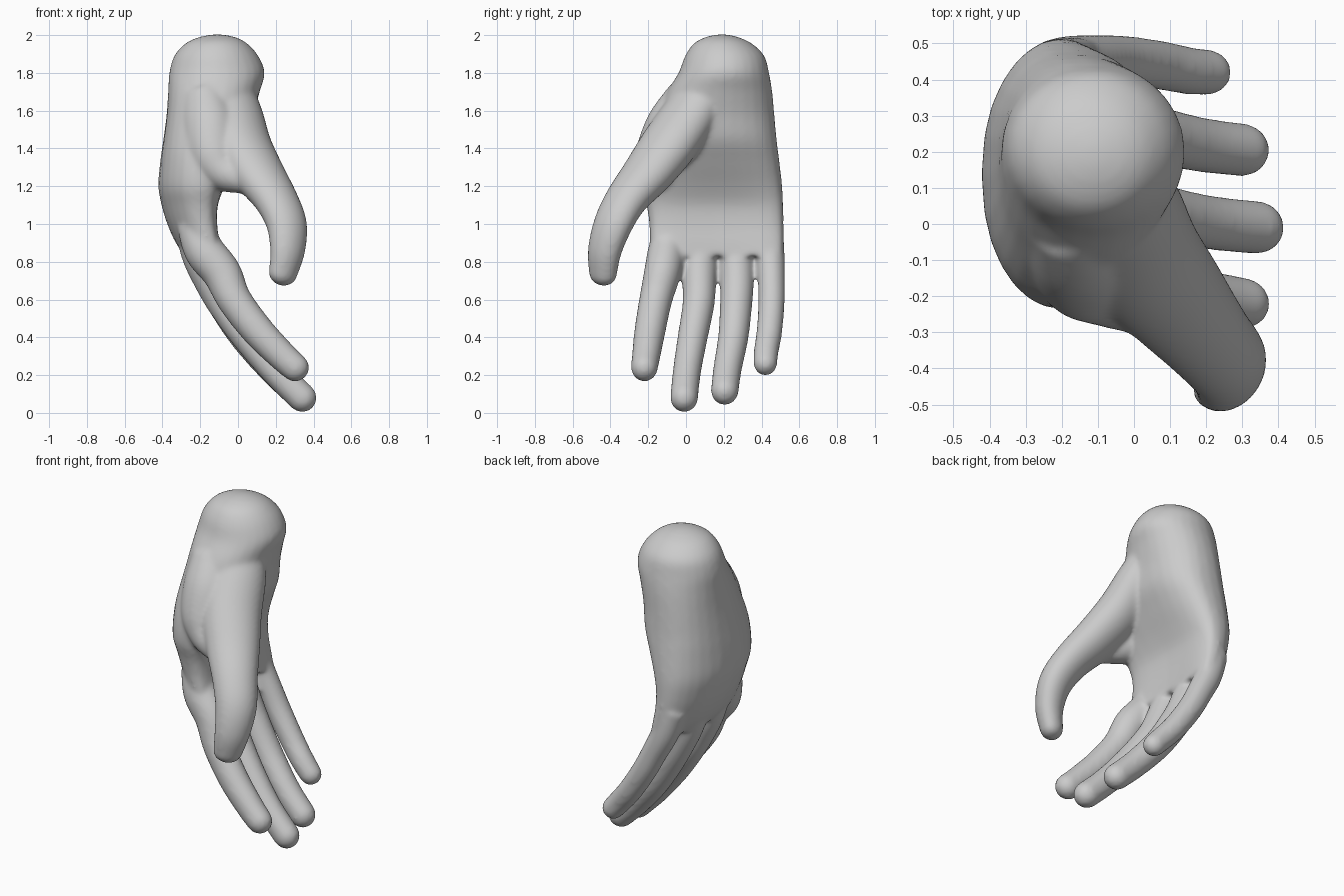
import bpy, bmesh, math
from mathutils import Vector

if "Cube" in bpy.data.objects:
    bpy.data.objects.remove(bpy.data.objects["Cube"])

N = 28


def smooth_path(pts, steps=5):
    """Catmull-Rom interpolation of tuples of any length."""
    p = [Vector(q) for q in [pts[0]] + pts + [pts[-1]]]
    out = []
    for i in range(1, len(p) - 2):
        a, b, c, d = p[i - 1:i + 3]
        for k in range(steps):
            t = k / steps
            out.append(0.5 * (2 * b + (c - a) * t + (2 * a - 5 * b + 4 * c - d) * t * t
                              + (3 * b - a - 3 * c + d) * t ** 3))
    return out + [p[-1]]


def loft(bm, rings):
    """Skin a list of vertex rings and close both ends."""
    vs = [[bm.verts.new(co) for co in ring] for ring in rings]
    for a, b in zip(vs, vs[1:]):
        for i in range(N):
            j = (i + 1) % N
            bm.faces.new((a[i], a[j], b[j], b[i]))
    bm.faces.new(vs[0][::-1])
    bm.faces.new(vs[-1])


def digit(bm, pts, wide=1.0, side=(0, 1, 0)):
    """Round-tipped finger along (x, y, z, radius) points; wide scales it along side."""
    path = smooth_path(pts)
    end, prev = path[-1], path[-2]
    d = (end.xyz - prev.xyz).normalized()
    for k in range(1, 7):
        a = k / 6.3 * math.pi / 2
        c = end.xyz + d * end[3] * math.sin(a)
        path.append(Vector((*c, end[3] * math.cos(a))))
    side = Vector(side).normalized()
    rings = []
    for i, p in enumerate(path):
        t = (path[min(i + 1, len(path) - 1)].xyz - path[max(i - 1, 0)].xyz).normalized()
        u = (side - t * t.dot(side)).normalized()
        v = t.cross(u)
        rings.append([p.xyz + p[3] * (u * wide * math.cos(2 * math.pi * k / N)
                                      + v * math.sin(2 * math.pi * k / N)) for k in range(N)])
    loft(bm, rings)


bm = bmesh.new()

# Wrist and palm: z, x min, x max, y min, y max, cupping
palm = [(2.003, -.14, -.08, .16, .22, 0), (1.988, -.21, -.01, .10, .28, 0),
        (1.955, -.28, .05, .04, .35, 0), (1.89, -.338, .108, -.005, .415, 0),
        (1.8, -.364, .142, -.04, .44, 0), (1.7, -.37, .115, -.1, .457, 0),
        (1.58, -.378, .085, -.15, .468, 0), (1.45, -.395, .06, -.2, .48, .01),
        (1.33, -.412, 0, -.23, .495, .03), (1.2, -.422, -.07, -.235, .51, .05),
        (1.1, -.405, -.11, -.21, .515, .06), (1.0, -.375, -.115, -.195, .517, .06),
        (.9, -.33, -.105, -.19, .517, .06), (.83, -.28, -.10, -.17, .51, .06)]
rings = []
for z, x0, x1, y0, y1, cup in smooth_path(palm, 4):
    e = .82 + .18 * min(1, max(0, (z - 1.4) / .45))
    ring = []
    for k in range(N):
        a = 2 * math.pi * k / N
        c, s = math.cos(a), math.sin(a)
        c, s = (math.copysign(abs(q) ** e, q) for q in (c, s))
        ring.append(((x0 + x1) / 2 + (x1 - x0) / 2 * c + cup * s * s,
                     (y0 + y1) / 2 + (y1 - y0) / 2 * s, z))
    rings.append(ring)
loft(bm, rings)

# Thumb with its fleshy root
digit(bm, [(-.05, .1, 1.72, .11), (-.02, .02, 1.58, .13), (.02, -.09, 1.42, .135),
           (.105, -.2, 1.27, .122), (.2, -.315, 1.13, .102), (.257, -.385, 1.0, .093),
           (.262, -.43, .86, .08), (.238, -.44, .738, .066)], 1.27, (.75, .66, 0))
# Web of skin between palm and thumb
digit(bm, [(-.18, .02, 1.68, .12), (-.15, -.06, 1.52, .15), (-.13, -.13, 1.37, .14),
           (-.07, -.18, 1.28, .11), (.02, -.23, 1.24, .08)])
# Index, middle, ring and little fingers
digit(bm, [(-.235, -.07, 1.0, .09), (-.18, -.1, .86, .106), (-.085, -.125, .74, .103),
           (-.02, -.16, .6, .092), (.1, -.19, .44, .087), (.225, -.21, .31, .08),
           (.302, -.22, .24, .075)], .95)
digit(bm, [(-.25, .06, 1.0, .09), (-.2, .07, .84, .1), (-.14, .07, .7, .094),
           (-.07, .065, .57, .088), (.05, .035, .4, .083), (.2, .005, .22, .078),
           (.34, -.01, .08, .077)], .96)
digit(bm, [(-.25, .26, 1.0, .09), (-.2, .265, .84, .097), (-.14, .27, .7, .092),
           (-.07, .265, .57, .088), (.04, .25, .4, .083), (.18, .22, .235, .078),
           (.3, .205, .117, .076)], .97)
digit(bm, [(-.22, .43, 1.0, .085), (-.17, .445, .84, .08), (-.1, .452, .7, .074),
           (-.03, .452, .57, .072), (.07, .44, .42, .07), (.145, .425, .33, .068),
           (.205, .42, .262, .065)], .97)

bmesh.ops.recalc_face_normals(bm, faces=bm.faces)
me = bpy.data.meshes.new("hand")
bm.to_mesh(me)
bm.free()
hand = bpy.data.objects.new("hand", me)
bpy.context.collection.objects.link(hand)

mat = bpy.data.materials.new("plain_grey")
mat.diffuse_color = (.6, .6, .6, 1)
mat.use_nodes = True
mat.node_tree.nodes["Principled BSDF"].inputs["Base Color"].default_value = mat.diffuse_color
me.materials.append(mat)

# Fuse the parts into one skin and soften the joins
rm = hand.modifiers.new("fuse", 'REMESH')
rm.mode = 'VOXEL'
rm.voxel_size = .012
rm.use_smooth_shade = True
sm = hand.modifiers.new("soften", 'SMOOTH')
sm.factor = .5
sm.iterations = 14
